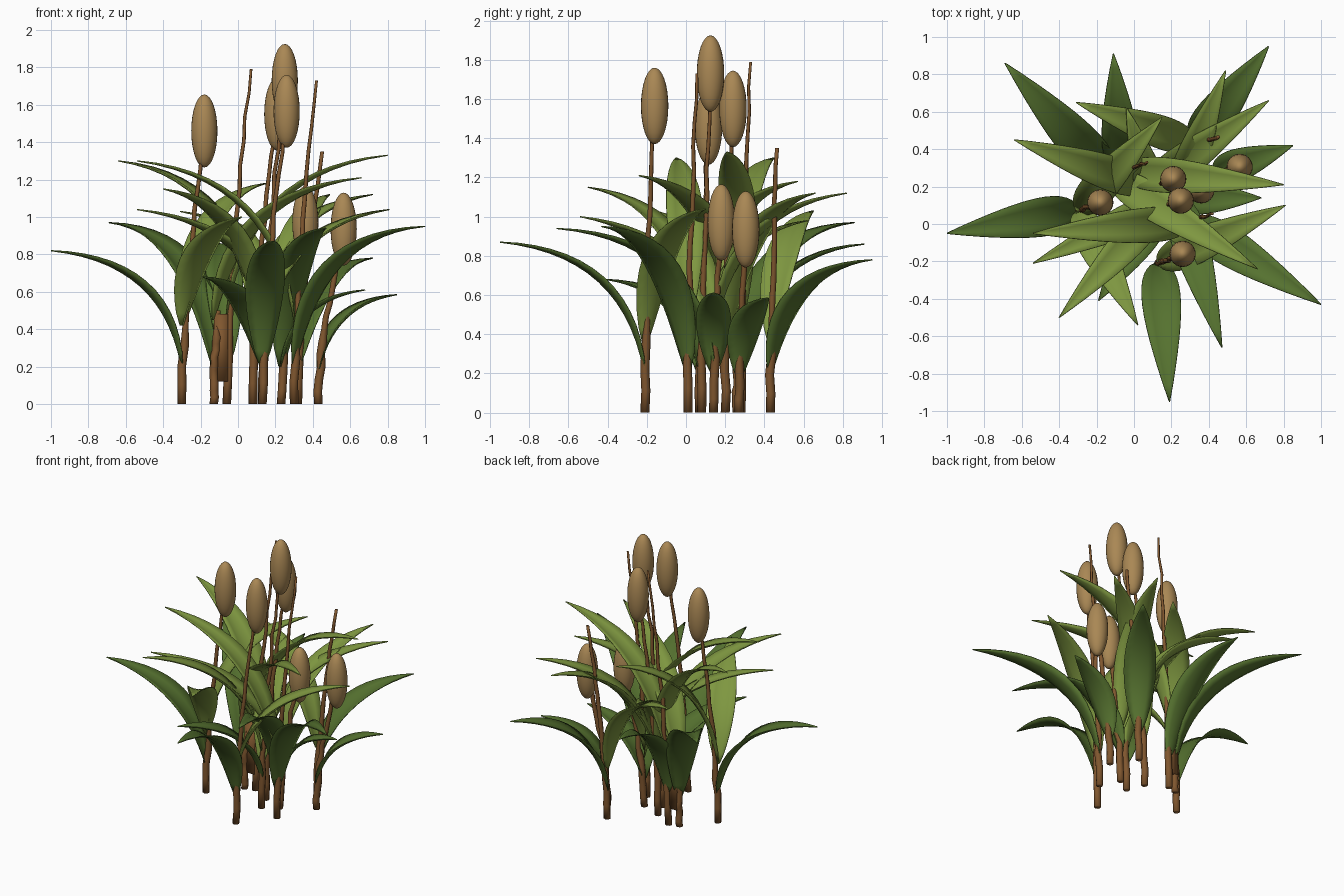
import bpy, bmesh, math, random
from mathutils import Vector

if "Cube" in bpy.data.objects:
    bpy.data.objects.remove(bpy.data.objects["Cube"])

random.seed(4)


def material(name, rgb):
    m = bpy.data.materials.new(name)
    m.diffuse_color = (*rgb, 1)
    m.use_nodes = True
    m.node_tree.nodes["Principled BSDF"].inputs["Base Color"].default_value = m.diffuse_color
    return m


DARK = material("dark green", (0.092, 0.168, 0.029))
LIGHT = material("light green", (0.21, 0.31, 0.052))
BROWN = material("stem brown", (0.215, 0.094, 0.028))
TAN = material("seed head tan", (0.40, 0.245, 0.09))


def finish(bm, name, mat):
    bmesh.ops.recalc_face_normals(bm, faces=bm.faces)
    me = bpy.data.meshes.new(name)
    bm.to_mesh(me)
    bm.free()
    for p in me.polygons:
        p.use_smooth = True
    me.materials.append(mat)
    ob = bpy.data.objects.new(name, me)
    bpy.context.collection.objects.link(ob)
    return ob


def stem(name, base, top, n=14, sides=8):
    """Thick at the foot, thin and slightly crooked above, leaning more near the top."""
    bm = bmesh.new()
    rings = []
    for i in range(n + 1):
        t = i / n
        z = top[2] * t
        k = t ** 1.6
        wob = 0.006 if 0 < i < n else 0
        cx = base[0] + (top[0] - base[0]) * k + random.uniform(-wob, wob)
        cy = base[1] + (top[1] - base[1]) * k + random.uniform(-wob, wob)
        r = 0.023 if z < 0.36 else max(0.006, 0.017 - 0.007 * (z - 0.36))
        rings.append([bm.verts.new((cx + r * math.cos(a), cy + r * math.sin(a), z))
                      for a in (2 * math.pi * j / sides for j in range(sides))])
    for a, b in zip(rings, rings[1:]):
        for j in range(sides):
            bm.faces.new((a[j], a[(j + 1) % sides], b[(j + 1) % sides], b[j]))
    bm.faces.new(rings[0])
    bm.faces.new(rings[-1])
    return finish(bm, name, BROWN)


def seed_head(name, centre):
    bm = bmesh.new()
    bmesh.ops.create_uvsphere(bm, u_segments=24, v_segments=16, radius=1)
    for v in bm.verts:
        v.co = Vector((v.co.x * 0.07, v.co.y * 0.07, v.co.z * 0.195)) + Vector(centre)
    return finish(bm, name, TAN)


def leaf(name, base, z0, tip, width, mat, drop, n=14):
    """Arching blade: steep at the foot, flattening to a pointed tip, lightly channelled."""
    p0, p2 = Vector((*base, z0)), Vector(tip)
    p1 = p0.lerp(p2, 0.12)
    p1.z = p2.z - drop
    out = Vector((p2.x - p0.x, p2.y - p0.y, 0)).normalized()
    side = Vector((-out.y, out.x, 0))
    bm = bmesh.new()
    rows = []
    for i in range(n + 1):
        t = i / n
        c = p0 * (1 - t) ** 2 + p1 * 2 * t * (1 - t) + p2 * t * t
        tan = ((p1 - p0) * (1 - t) + (p2 - p1) * t).normalized()
        up = tan.cross(side)
        if up.z < 0:
            up = -up
        w = width / 2 * max(0.02, 0.14 * (1 - t) + abs(math.sin(math.pi * t ** 0.95)) ** 0.85 * (1 - 0.08 * t))
        rows.append([bm.verts.new(c + side * w * s + up * w * 0.28 * (s * s - 0.4))
                     for s in (-1, -0.5, 0, 0.5, 1)])
    for a, b in zip(rows, rows[1:]):
        for j in range(4):
            bm.faces.new((a[j], a[j + 1], b[j + 1], b[j]))
    ob = finish(bm, name, mat)
    mod = ob.modifiers.new("thickness", 'SOLIDIFY')
    mod.thickness = 0.006
    mod.offset = 0
    return ob


# Feet of the stems
A, B, C, D = (-0.30, 0.07), (0.13, -0.21), (0.13, 0.08), (0.08, 0.20)
E, F, G, H = (0.43, 0.27), (0.23, 0.14), (-0.06, 0.28), (0.30, 0.01)
I, J = (0.32, 0.43), (-0.13, 0.26)

# Stems with seed heads
for i, (b, c) in enumerate([
    (A, (-0.18, 0.115, 1.46)), (B, (0.26, -0.16, 1.565)), (C, (0.25, 0.125, 1.73)),
    (D, (0.21, 0.24, 1.55)), (E, (0.565, 0.305, 0.935)), (F, (0.36, 0.18, 0.97)),
]):
    stem(f"headed_stem_{i + 1}", b, c)
    seed_head(f"seed_head_{i + 1}", c)

# Bare stems and the short stump
for i, (b, c) in enumerate([
    (G, (0.07, 0.33, 1.79)), (H, (0.42, 0.055, 1.73)), (I, (0.45, 0.465, 1.35)),
    (J, (-0.11, 0.27, 0.50)),
]):
    stem(f"bare_stem_{i + 1}", b, c)

# Web of fused bark between the two neighbouring stems
bm = bmesh.new()
bmesh.ops.create_cube(bm, size=1)
for v in bm.verts:
    v.co = Vector((v.co.x * 0.075 - 0.09, v.co.y * 0.035 + 0.272, v.co.z * 0.36 + 0.30))
finish(bm, "fused_stem_web", BROWN)

# Outer dark leaves: foot, start height, tip, width
for i, (b, z0, tip, w) in enumerate([
    (A, 0.20, (-1.0, -0.05, 0.82), 0.20),
    (J, 0.20, (-0.69, 0.86, 0.97), 0.21),
    (G, 0.20, (-0.11, 0.91, 0.86), 0.19),
    (I, 0.20, (0.72, 0.95, 0.78), 0.20),
    (E, 0.18, (0.85, 0.42, 0.585), 0.17),
    (H, 0.20, (1.0, -0.43, 0.95), 0.20),
    (B, 0.20, (0.19, -0.95, 0.87), 0.20),
    (F, 0.20, (0.47, -0.66, 0.94), 0.19),
    (C, 0.20, (-0.19, -0.41, 0.68), 0.19),
    (F, 0.20, (0.68, 0.14, 0.61), 0.17),
]):
    leaf(f"dark_leaf_{i + 1}", b, z0, tip, w, DARK, 0.05)

# Inner light leaves
for i, (b, z0, tip, w) in enumerate([
    (G, 0.48, (0.80, 0.21, 1.33), 0.18),
    (H, 0.45, (-0.54, -0.05, 1.30), 0.18),
    (D, 0.45, (-0.64, 0.45, 1.30), 0.18),
    (I, 0.35, (-0.31, 0.65, 1.03), 0.17),
    (F, 0.35, (-0.54, -0.21, 1.04), 0.17),
    (C, 0.40, (-0.40, -0.50, 1.15), 0.17),
    (A, 0.42, (0.02, -0.54, 1.0), 0.18),
    (D, 0.35, (0.72, 0.66, 1.12), 0.18),
    (F, 0.40, (0.49, 0.82, 1.12), 0.17),
    (B, 0.35, (0.81, 0.10, 1.04), 0.18),
    (J, 0.45, (0.66, -0.24, 1.21), 0.18),
    (A, 0.42, (0.15, 0.57, 1.18), 0.18),
    (C, 0.30, (-0.04, 0.62, 0.98), 0.16),
]):
    leaf(f"light_leaf_{i + 1}", b, z0, tip, w, LIGHT, 0.09)
